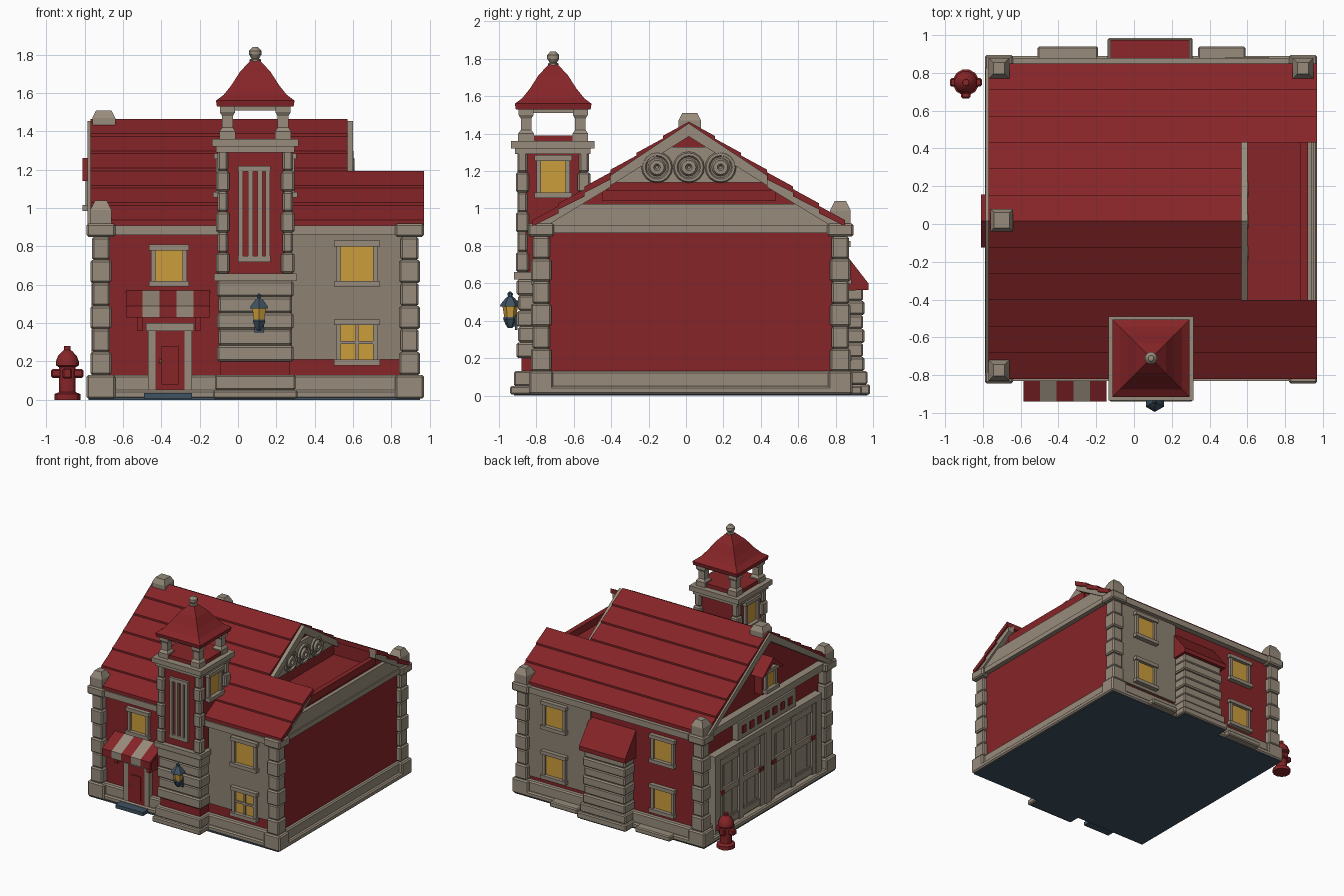
import bpy, bmesh, math
from mathutils import Matrix, Vector

if "Cube" in bpy.data.objects:
    bpy.data.objects.remove(bpy.data.objects["Cube"], do_unlink=True)


def material(name, r, g, b):
    mat = bpy.data.materials.new(name)
    mat.use_nodes = True
    mat.diffuse_color = (r, g, b, 1)
    mat.node_tree.nodes["Principled BSDF"].inputs["Base Color"].default_value = (r, g, b, 1)
    return mat


red = material("brick red", .24, .018, .021)
stone = material("warm stone", .31, .26, .2)
plaster = material("plaster", .27, .225, .17)
yellow = material("window yellow", .6, .34, .045)
slate = material("slate blue", .05, .085, .12)


def finish(name, bm, mat):
    bmesh.ops.recalc_face_normals(bm, faces=bm.faces)
    mesh = bpy.data.meshes.new(name)
    bm.to_mesh(mesh)
    bm.free()
    mesh.materials.append(mat)
    obj = bpy.data.objects.new(name, mesh)
    bpy.context.collection.objects.link(obj)
    return obj


def boxes(name, mat, items, bevel=0):
    """One object made of boxes given as x0, x1, y0, y1, z0, z1."""
    bm = bmesh.new()
    for x0, x1, y0, y1, z0, z1 in items:
        size = Matrix.Diagonal((x1 - x0, y1 - y0, z1 - z0, 1))
        mid = Matrix.Translation(((x0 + x1) / 2, (y0 + y1) / 2, (z0 + z1) / 2))
        bmesh.ops.create_cube(bm, size=1, matrix=mid @ size)
    if bevel:
        bmesh.ops.bevel(bm, geom=bm.edges[:], offset=bevel, segments=1, affect='EDGES')
    return finish(name, bm, mat)


def prism(name, mat, profile, x0, x1):
    """Profile of (y, z) points extruded along x."""
    bm = bmesh.new()
    face = bm.faces.new([bm.verts.new((x0, y, z)) for y, z in profile])
    ext = bmesh.ops.extrude_face_region(bm, geom=[face])
    moved = [v for v in ext["geom"] if isinstance(v, bmesh.types.BMVert)]
    bmesh.ops.translate(bm, verts=moved, vec=(x1 - x0, 0, 0))
    return finish(name, bm, mat)


def turned(name, mat, profile, x, y, sides=12, smooth=True):
    """Profile of (radius, z) turned round a vertical axis; four sides give square parts."""
    bm = bmesh.new()
    grow = math.sqrt(2) if sides == 4 else 1
    rings = []
    for r, z in profile:
        angles = [math.tau * (i + .5) / sides for i in range(sides)]
        rings.append([bm.verts.new((x + r * grow * math.cos(a), y + r * grow * math.sin(a), z)) for a in angles])
    for low, high in zip(rings, rings[1:]):
        for i in range(sides):
            j = (i + 1) % sides
            bm.faces.new((low[i], low[j], high[j], high[i]))
    bm.faces.new(rings[0])
    bm.faces.new(rings[-1])
    obj = finish(name, bm, mat)
    if smooth and sides > 4:
        bpy.context.view_layer.objects.active = obj
        obj.select_set(True)
        bpy.ops.object.shade_smooth_by_angle()
        obj.select_set(False)
    return obj


def on_wall(axis, sign, plane, u0, u1, z0, z1, d0, d1):
    """Box on a wall: u runs along the wall, d outwards from its plane."""
    a, b = sorted((plane + sign * d0, plane + sign * d1))
    return (a, b, u0, u1, z0, z1) if axis == 'x' else (u0, u1, a, b, z0, z1)


def window(name, axis, sign, plane, u, z, w=.16, h=.17, cross=False):
    def at(*r):
        return on_wall(axis, sign, plane, *r)
    l, r, b, t = u - w / 2, u + w / 2, z - h / 2, z + h / 2
    boxes(name + "_pane", yellow, [at(l, r, b, t, 0, .008)])
    frame = [at(l - .025, l, b, t, 0, .025), at(r, r + .025, b, t, 0, .025),
             at(l - .035, r + .035, t, t + .03, 0, .035), at(l - .035, r + .035, b - .03, b, 0, .04)]
    if cross:
        frame += [at(u - .008, u + .008, b, t, 0, .018), at(l, r, z - .008, z + .008, 0, .018)]
    boxes(name + "_frame", stone, frame)


def quoins(name, x0, x1, y0, y1, z0, z1, count):
    step = (z1 - z0) / count
    rows = []
    for i in range(count):
        s = .008 * (i % 2)
        rows.append((x0 + s, x1 - s, y0 + s, y1 - s, z0 + i * step, z0 + (i + 1) * step))
    boxes(name, stone, rows, .01)


# Floor, plinth and walls
boxes("floor_slab", slate, [(-.78, .95, -.83, .88, 0, .012), (-.12, .29, -.92, .97, 0, .012)])
boxes("walls", red, [(-.7, .91, -.77, .83, .01, .92)])
boxes("plinth", stone, [(-.74, .94, -.81, .87, .006, .13), (-.79, .97, -.83, .89, .006, .05)], .01)
boxes("front_plaster", plaster, [(.28, .86, -.785, -.765, .21, .9)])
boxes("back_plaster", plaster, [(.28, .86, .825, .845, .16, .9)])
boxes("back_ledges", stone, [(-.51, -.19, .85, .94, .006, .05), (.34, .59, .85, .94, .006, .05)], .008)

# Corner pillars with bases, capitals and caps
for side, x0, x1 in (("right", -.77, -.66), ("left", .84, .95)):
    for end, y0, y1 in (("front", -.83, -.72), ("back", .77, .88)):
        name = side + "_" + end
        quoins(name + "_pillar", x0, x1, y0, y1, .13, .85, 6)
        boxes(name + "_base_capital", stone, [(x0 - .02, x1 + .02, y0 - .01, y1 + .01, .006, .13),
              (x0 - .02, x1 + .02, y0 - .015, y1 + .015, .85, .92)], .01)
        if name != "left_front":
            turned(name + "_cap", stone, [(.055, .9), (.055, .99), (.03, 1.04)],
                   (x0 + x1) / 2, (y0 + y1) / 2, 4)
turned("ridge_cap", stone, [(.06, 1.38), (.06, 1.47), (.04, 1.51)], -.7, .02, 4)
boxes("cornice", stone, [(-.77, .95, -.83, -.76, .86, .91), (-.77, .95, .82, .88, .86, .91),
      (-.76, -.69, -.8, .85, .86, .92), (.89, .95, -.8, .85, .87, .91)])

# Roof of lapped boards on both slopes
RIDGE, EAVE, HALF, MID = 1.46, .92, .835, .015
ROWS = 6


def slope(t, side, lift=0):
    return (MID + side * HALF * (1 - t), EAVE + (RIDGE - EAVE) * t + lift)


for side, label in ((-1, "front"), (1, "back")):
    for i in range(ROWS):
        a, b = i / ROWS, (i + 1) / ROWS
        prism(f"{label}_roof_board_{i + 1}", red,
              [slope(a, side, -.015), slope(a, side, .018), slope(b, side, .004), slope(b, side, -.035)],
              -.77, .97 if i < ROWS / 2 else .57)
    for end, x0, x1, top in (("right", -.785, -.72, 1), ("gable", .55, .6, 1), ("left", .9, .955, .5)):
        prism(f"{label}_{end}_bargeboard", stone,
              [slope(0, side, -.02), slope(top, side, -.005), slope(top, side, -.075), slope(.04, side, -.06)], x0, x1)
prism("attic", red, [slope(0, -1, -.03), slope(1, -1, -.03), slope(0, 1, -.03)], -.7, .56)
prism("low_roof_core", red, [slope(0, -1, -.03), slope(.48, -1, -.03), (-.42, 1.04),
      (.45, 1.04), slope(.48, 1, -.03), slope(0, 1, -.03)], .55, .91)
prism("low_end_panel", stone, [slope(.03, -1, -.03), slope(.21, -1, -.01), slope(.21, 1, -.01), slope(.03, 1, -.03)], .9, .94)
boxes("terrace_rail", red, [(.88, .92, -.45, .48, 1.04, 1.1)])

# Carved gable panel
prism("carved_panel", stone, [(-.4, 1.14), (-.22, 1.28), (-.1, 1.33), (.13, 1.33), (.25, 1.28), (.43, 1.14)], .56, .585)
for i in range(3):
    y = MID + .17 * (i - 1)
    for label, radius, tube in (("ring", .07, .014), ("boss", .028, .02)):
        bpy.ops.mesh.primitive_torus_add(major_radius=radius, minor_radius=tube, major_segments=16,
                                         minor_segments=6, location=(.59, y, 1.22), rotation=(0, math.pi / 2, 0))
        bpy.context.object.name = f"carved_{label}_{i + 1}"
        bpy.context.object.data.materials.append(stone)

# Bell tower
TX, TY = .09, -.71
boxes("tower_core", red, [(-.09, .27, -.88, -.54, .01, 1.33), (-.09, .27, -.88, -.54, 1.35, 1.39)])
boxes("tower_base", stone, [(-.13, .31, -.94, -.7, .006, .05), (-.12, .3, -.92, -.7, .05, .13)], .008)
quoins("tower_courses", -.11, .29, -.905, -.7, .2, .62, 5)
boxes("tower_bands", stone, [(-.125, .305, -.92, -.6, .62, .66), (-.135, .315, -.935, -.49, 1.32, 1.36),
      (-.115, .295, -.915, -.51, 1.29, 1.32)])
corners = [(sx, sy) for sx in (-1, 1) for sy in (-1, 1)]
for i, (sx, sy) in enumerate(corners):
    x, y = TX + sx * .17, TY + sy * .165
    quoins(f"tower_pillar_{i + 1}", x - .035, x + .035, y - .035, y + .035, .66, 1.3, 6)
    x, y = TX + sx * .145, TY + sy * .145
    turned(f"belfry_post_{i + 1}", stone, [(.042, 1.36), (.042, 1.4), (.028, 1.42), (.028, 1.48), (.04, 1.5), (.04, 1.53)], x, y, 4)
boxes("belfry_beams", stone, [(TX - .18, TX + .18, TY + s * .15 - .02, TY + s * .15 + .02, 1.51, 1.54) for s in (-1, 1)]
      + [(TX + s * .15 - .02, TX + s * .15 + .02, TY - .18, TY + .18, 1.51, 1.54) for s in (-1, 1)])
turned("tower_roof", red, [(.2, 1.53), (.205, 1.56), (.165, 1.59), (.125, 1.64), (.08, 1.71), (.025, 1.77)], TX, TY, 4)
turned("finial", stone, [(.03, 1.75), (.03, 1.775), (.02, 1.78), (.033, 1.8), (.033, 1.82), (.015, 1.84)], TX, TY)
boxes("tower_slit_frame", stone, [(x - .012, x + .012, -.9, -.87, .74, 1.2) for x in (.015, .065, .115, .155)]
      + [(0, .17, -.9, -.87, z, z + .03) for z in (.72, 1.19)])
window("tower_left_window", 'x', 1, .27, TY, 1.17, .13, .17)
window("tower_right_window", 'x', -1, -.09, TY, 1.17, .13, .17)

# Wall windows
window("door_window", 'y', -1, -.77, -.36, .7, .14, .16)
for z, label in ((.71, "upper"), (.3, "lower")):
    window(f"front_{label}_window", 'y', -1, -.785, .62, z, .17, .18, label == "lower")
    window(f"back_plaster_{label}_window", 'y', 1, .845, .6, z)
    window(f"back_red_{label}_window", 'y', 1, .83, -.38, z - .02)

# Front door, step and striped awning
boxes("door_frame", stone, [(-.47, -.43, -.82, -.76, .03, .37), (-.28, -.24, -.82, -.76, .03, .37),
      (-.48, -.23, -.83, -.76, .36, .4)])
boxes("door_leaf", red, [(-.43, -.28, -.82, -.76, .03, .36), (-.4, -.31, -.828, -.8, .08, .28)])
boxes("door_step", slate, [(-.49, -.24, -.9, -.8, .006, .035)])
turned("door_knob", yellow, [(.004, .19), (.009, .2), (.004, .21)], -.405, -.832, 8)
for i in range(5):
    x = -.585 + i * .088
    prism(f"awning_stripe_{i + 1}", stone if i % 2 else red,
          [(-.77, .57), (-.94, .49), (-.94, .43), (-.925, .43), (-.92, .47), (-.77, .54)], x, x + .088)
boxes("awning_brackets", red, [(x - .015, x + .015, -.87, -.76, .36, .45) for x in (-.51, -.21)])

# Wall lantern
turned("lantern_glass", yellow, [(.03, .41), (.042, .48)], .11, -.94, 6)
turned("lantern_top", slate, [(.055, .475), (.05, .49), (.025, .52), (.012, .53), (.015, .545), (.005, .555)], .11, -.94, 6)
turned("lantern_foot", slate, [(.012, .36), (.025, .38), (.038, .41), (.034, .42)], .11, -.94, 6)
boxes("lantern_bracket", slate, [(.085, .135, -.915, -.9, .35, .43), (.1, .12, -.94, -.9, .37, .39)])

# Rear bay with lean-to roof
quoins("rear_bay", -.11, .28, .8, .955, .13, .58, 6)
boxes("rear_bay_base", stone, [(-.14, .31, .8, .985, .006, .06), (-.125, .295, .8, .97, .06, .13)], .008)
prism("rear_bay_roof", red, [(.82, .8), (.975, .6), (.975, .565), (.82, .56)], -.125, .295)

# Garage side: paired doors, sign band and dormer
for side, label in ((-1, "front"), (1, "back")):
    y0, y1 = sorted((MID + side * .04, MID + side * .64))
    mid = (y0 + y1) / 2
    planks = [(-.735, -.69, y0 + i * .1 + .003, y0 + (i + 1) * .1 - .003, .03, .63) for i in range(6)]
    rails = [(-.75, -.72, y0, y1, z, z + .05) for z in (.06, .33, .57)]
    stiles = [(-.755, -.72, y - .025, y + .025, .03, .63) for y in (y0 + .025, mid, y1 - .025)]
    boxes(f"{label}_garage_door", stone, planks + rails + stiles)
    boxes(f"{label}_garage_hinges", red, [(-.763, -.75, y - .025, y + .025, .34, .37) for y in (y0 + .04, y1 - .04)])
boxes("garage_posts", stone, [(-.765, -.69, y - .035, y + .035, .006, .68) for y in (MID, MID - .66, MID + .66)]
      + [(-.765, -.69, MID - .7, MID + .7, .64, .69)])
boxes("sign_board", stone, [(-.75, -.69, MID - .38, MID + .38, .7, .84)])
boxes("sign_studs", red, [(-.757, -.74, MID + i * .1 - .025, MID + i * .1 + .025, .74, .8) for i in range(-3, 4)])
boxes("dormer_body", red, [(-.77, -.65, MID - .09, MID + .09, .97, 1.18)])
prism("dormer_roof", red, [(MID - .14, 1.14), (MID, 1.26), (MID + .14, 1.14), (MID + .11, 1.14), (MID, 1.21), (MID - .11, 1.14)], -.81, -.6)
prism("dormer_gable", red, [(MID - .11, 1.14), (MID, 1.22), (MID + .11, 1.14)], -.775, -.6)
window("dormer_window", 'x', -1, -.77, MID, 1.08, .1, .13)

# Fire hydrant
HX, HY = -.89, .75
turned("hydrant_body", red, [(.07, 0), (.07, .03), (.045, .04), (.045, .12), (.045, .17), (.062, .18), (.062, .2),
       (.05, .23), (.025, .255), (.018, .26), (.018, .28)], HX, HY, 12)
boxes("hydrant_nozzles", red, [(HX - .085, HX + .085, HY - .022, HY + .022, .115, .16),
      (HX - .025, HX + .025, HY - .085, HY + .06, .11, .165)], .008)
